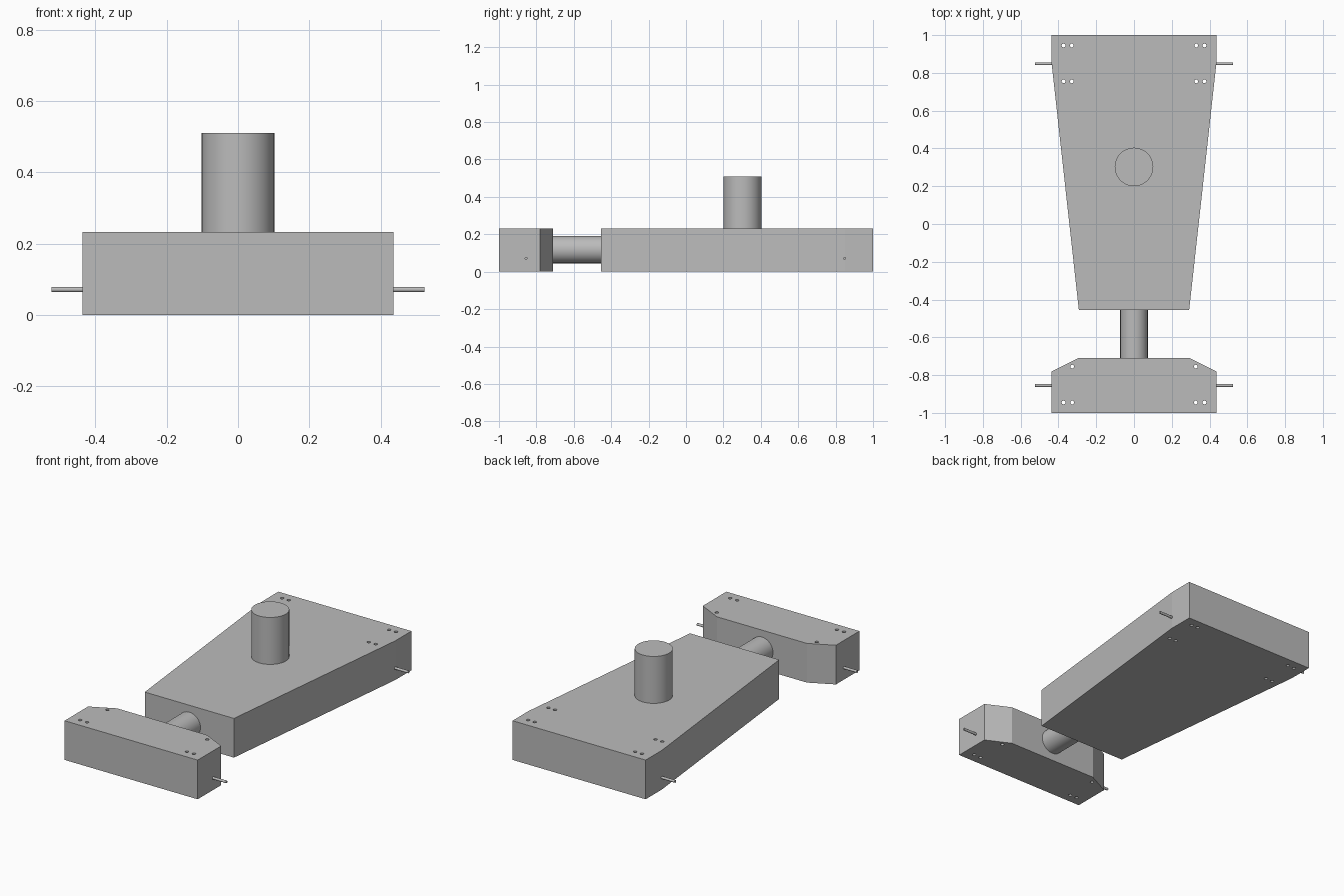
import bpy
import bmesh
import math
from mathutils import Matrix, Vector

cube = bpy.data.objects.get("Cube")
if cube:
    bpy.data.objects.remove(cube, do_unlink=True)

HEIGHT = 0.232

grey = bpy.data.materials.new("plain_grey")
grey.use_nodes = True
grey.diffuse_color = (0.5, 0.5, 0.5, 1)
grey.node_tree.nodes["Principled BSDF"].inputs["Base Color"].default_value = (0.5, 0.5, 0.5, 1)


def finish(name, bm):
    bmesh.ops.recalc_face_normals(bm, faces=bm.faces)
    mesh = bpy.data.meshes.new(name)
    bm.to_mesh(mesh)
    bm.free()
    mesh.materials.append(grey)
    obj = bpy.data.objects.new(name, mesh)
    bpy.context.collection.objects.link(obj)
    return obj


def activate(obj):
    bpy.ops.object.select_all(action="DESELECT")
    obj.select_set(True)
    bpy.context.view_layer.objects.active = obj


def smooth(obj):
    activate(obj)
    bpy.ops.object.shade_smooth_by_angle(angle=math.radians(35))


def add_rod(bm, start, end, radius, sides):
    start, end = Vector(start), Vector(end)
    axis = end - start
    turn = axis.to_track_quat("Z", "Y").to_matrix().to_4x4()
    bmesh.ops.create_cone(bm, cap_ends=True, segments=sides, radius1=radius, radius2=radius,
                          depth=axis.length, matrix=Matrix.Translation((start + end) / 2) @ turn)


def rod(name, start, end, radius, sides=48):
    bm = bmesh.new()
    add_rod(bm, start, end, radius, sides)
    obj = finish(name, bm)
    smooth(obj)
    return obj


def block(name, half_outline, holes):
    """Extrude a mirrored outline and drill vertical holes on both sides."""
    bm = bmesh.new()
    outline = half_outline + [(-x, y) for x, y in reversed(half_outline)]
    face = bm.faces.new([bm.verts.new((x, y, 0)) for x, y in outline])
    top = bmesh.ops.extrude_face_region(bm, geom=[face])["geom"]
    bmesh.ops.translate(bm, vec=(0, 0, HEIGHT),
                        verts=[v for v in top if isinstance(v, bmesh.types.BMVert)])
    obj = finish(name, bm)

    drill = bmesh.new()
    for x, y in holes:
        for side in (-1, 1):
            add_rod(drill, (side * x, y, -0.1), (side * x, y, HEIGHT + 0.1), 0.01, 20)
    cutter = finish(name + "_drill", drill)
    cutter.hide_render = True
    cut = obj.modifiers.new("holes", "BOOLEAN")
    cut.operation = "DIFFERENCE"
    cut.solver = "EXACT"
    cut.object = cutter
    activate(obj)
    bpy.ops.object.modifier_apply(modifier=cut.name)
    bpy.data.objects.remove(cutter, do_unlink=True)
    return obj


# Tapered rear body and chamfered front axle block
block("rear_body", [(0.292, -0.455), (0.436, 0.85), (0.436, 1.0)],
      [(0.373, 0.945), (0.329, 0.945), (0.373, 0.755), (0.329, 0.755)])
block("front_block", [(0.436, -1.0), (0.436, -0.78), (0.295, -0.71)],
      [(0.373, -0.945), (0.327, -0.945), (0.327, -0.755)])

# Connecting neck and upright post
rod("neck", (0, -0.71, 0.118), (0, -0.455, 0.118), 0.073)
rod("post", (0, 0.302, HEIGHT), (0, 0.302, 0.51), 0.102)

# Axle stubs
for place, y in (("front", -0.855), ("rear", 0.848)):
    for side, sign in (("left", 1), ("right", -1)):
        rod(f"{place}_{side}_axle", (sign * 0.43, y, 0.071), (sign * 0.524, y, 0.071), 0.0075, 20)
